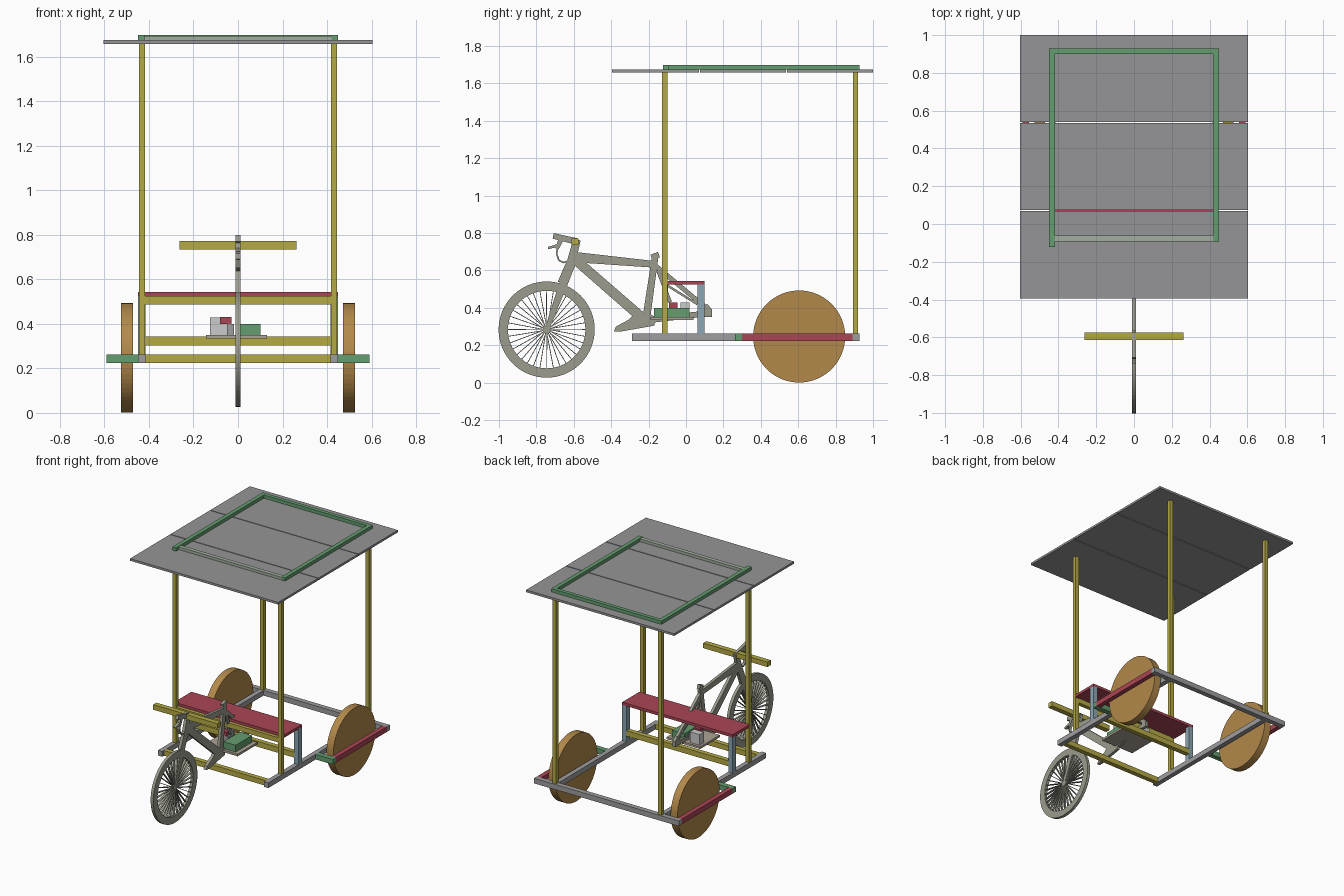
import bpy, bmesh
from math import sin, cos, pi
from mathutils import Vector

if "Cube" in bpy.data.objects:
    bpy.data.objects.remove(bpy.data.objects["Cube"])


def mat(name, r, g, b):
    m = bpy.data.materials.new(name)
    m.diffuse_color = (r, g, b, 1)
    m.use_nodes = True
    m.node_tree.nodes["Principled BSDF"].inputs["Base Color"].default_value = m.diffuse_color
    return m


YELLOW = mat("yellow_steel", 0.46, 0.40, 0.06)
GREEN = mat("green_steel", 0.13, 0.34, 0.16)
PALE = mat("pale_green", 0.36, 0.43, 0.35)
RED = mat("red_paint", 0.40, 0.06, 0.09)
BLUE = mat("blue_steel", 0.26, 0.38, 0.45)
BROWN = mat("brown_wheel", 0.45, 0.25, 0.07)
BIKE = mat("bike_grey", 0.33, 0.33, 0.27)
TAN = mat("tan_tray", 0.42, 0.37, 0.30)
STEEL = mat("grey_steel", 0.34, 0.34, 0.35)
ROOF = mat("roof_grey", 0.30, 0.30, 0.31)


def finish(name, bm, m):
    bmesh.ops.recalc_face_normals(bm, faces=bm.faces)
    me = bpy.data.meshes.new(name)
    bm.to_mesh(me)
    bm.free()
    ob = bpy.data.objects.new(name, me)
    bpy.context.collection.objects.link(ob)
    if m:
        me.materials.append(m)
    return ob


def box(name, x, y, z, m=None):
    bm = bmesh.new()
    bmesh.ops.create_cube(bm, size=1)
    for v in bm.verts:
        v.co = [a[0] if c < 0 else a[1] for c, a in zip(v.co, (x, y, z))]
    return finish(name, bm, m)


def pair(name, x, y, z, m=None):
    box(name + "_right", x, y, z, m)
    box(name + "_left", (-x[1], -x[0]), y, z, m)


def prism(bm, pts, t=0.011):
    """Side profile (y, z) extruded across x."""
    a = [bm.verts.new((-t, y, z)) for y, z in pts]
    b = [bm.verts.new((t, y, z)) for y, z in pts]
    bm.faces.new(a)
    bm.faces.new(b[::-1])
    for i in range(len(pts)):
        j = (i + 1) % len(pts)
        bm.faces.new((a[i], b[i], b[j], a[j]))


def strut(bm, p, q, w0, w1=None, t=0.011):
    """Flat bar from p to q with tapering width."""
    p, q = Vector(p), Vector(q)
    n = (q - p).normalized()
    n = Vector((-n.y, n.x))
    w1 = w1 or w0
    prism(bm, [p + n * w0 / 2, q + n * w1 / 2, q - n * w1 / 2, p - n * w0 / 2], t)


def disc(bm, c, r, t, n):
    prism(bm, [(c[0] + r * cos(2 * pi * i / n), c[1] + r * sin(2 * pi * i / n)) for i in range(n)], t)


# base frame
Z = (0.224, 0.262)
pair("side_rail", (0.415, 0.45), (-0.29, 0.89), Z, STEEL)
box("rear_crossbar", (-0.59, 0.59), (0.89, 0.927), Z, STEEL)
box("front_crossbar", (-0.415, 0.415), (-0.27, -0.235), Z, YELLOW)
pair("wheel_bracket", (0.45, 0.59), (0.262, 0.30), Z, GREEN)
pair("wheel_guard_rail", (0.555, 0.59), (0.30, 0.89), Z, RED)

# rear wheels
for side, s in (("right", 1), ("left", -1)):
    bm = bmesh.new()
    disc(bm, (0.605, 0.247), 0.246, 0.0275, 64)
    finish("rear_wheel_" + side, bm, BROWN).location.x = s * 0.4985

# canopy posts, roof panels and roof frame
pair("front_post", (0.417, 0.445), (-0.128, -0.10), (0.262, 1.658), YELLOW)
pair("rear_post", (0.417, 0.445), (0.892, 0.92), (0.262, 1.658), YELLOW)
for i, y in enumerate(((-0.395, 0.069), (0.075, 0.534), (0.54, 1.0))):
    box("roof_panel_%d" % i, (-0.604, 0.604), y, (1.658, 1.674), ROOF)
ZR = (1.674, 1.698)
box("roof_bar_left", (-0.449, -0.419), (-0.123, 0.90), ZR, GREEN)
box("roof_bar_right", (0.419, 0.449), (-0.093, 0.90), ZR, GREEN)
box("roof_bar_rear", (-0.449, 0.449), (0.90, 0.928), ZR, GREEN)
box("roof_bar_front", (-0.419, 0.419), (-0.092, -0.062), (1.674, 1.694), PALE)

# bench seat
box("seat", (-0.45, 0.45), (-0.10, 0.10), (0.524, 0.544), RED)
pair("seat_leg", (0.415, 0.45), (0.062, 0.10), (0.262, 0.524), BLUE)
box("seat_front_bar", (-0.417, 0.417), (-0.125, -0.095), (0.488, 0.524), YELLOW)
box("seat_lower_bar", (-0.415, 0.415), (0.065, 0.10), (0.303, 0.343), YELLOW)

# drive tray
box("tray", (-0.143, 0.13), (-0.19, 0.04), (0.334, 0.35), TAN)
box("battery", (0.0, 0.10), (-0.17, 0.02), (0.35, 0.40), GREEN)
box("motor", (-0.125, -0.045), (-0.03, 0.02), (0.35, 0.428))
box("motor_gearbox", (-0.05, -0.018), (-0.09, -0.01), (0.35, 0.40), STEEL)
box("switch_box", (-0.08, -0.03), (-0.09, -0.045), (0.40, 0.43), RED)

# front bicycle wheel
C = Vector((-0.745, 0.284))
bm = bmesh.new()
N, RO, RI, T = 64, 0.257, 0.207, 0.011
rings = []
for r, x in ((RO, -T), (RO, T), (RI, T), (RI, -T)):
    rings.append([bm.verts.new((x, C.x + r * cos(2 * pi * i / N), C.y + r * sin(2 * pi * i / N))) for i in range(N)])
for k in range(4):
    a, b = rings[k], rings[(k + 1) % 4]
    for i in range(N):
        j = (i + 1) % N
        bm.faces.new((a[i], a[j], b[j], b[i]))
finish("front_tire", bm, BIKE)
bm = bmesh.new()
disc(bm, C, 0.022, 0.011, 20)
for i in range(36):
    d = 2 * pi * i / 36
    off = 0.12 if i % 2 else -0.12
    strut(bm, C + 0.018 * Vector((cos(d + off), sin(d + off))),
          C + 0.21 * Vector((cos(d), sin(d))), 0.004, t=0.008)
finish("hub_and_spokes", bm, BIKE)

# bicycle frame
bm = bmesh.new()
for p, q, w0, w1 in (
        (C, (-0.655, 0.53), 0.022, 0.045),               # fork blade
        ((-0.66, 0.53), (-0.615, 0.64), 0.055, 0.05),     # fork crown
        ((-0.62, 0.62), (-0.583, 0.765), 0.048, 0.04),    # head tube
        ((-0.60, 0.672), (-0.16, 0.632), 0.055, 0.035),   # top tube
        ((-0.60, 0.665), (-0.21, 0.325), 0.052, 0.055),   # down tube
        ((-0.163, 0.685), (-0.215, 0.325), 0.034, 0.042), # seat tube
        ((-0.185, 0.67), (-0.145, 0.685), 0.03, 0.03),    # seat clamp
        ((-0.175, 0.635), (0.12, 0.39), 0.026, 0.024),    # seat stay
        ((-0.21, 0.335), (0.13, 0.372), 0.035, 0.03),     # chain stay
        ((-0.15, 0.60), (-0.085, 0.43), 0.02, 0.02),      # rear brace
        ((-0.10, 0.52), (0.06, 0.42), 0.012, 0.012)):     # brake strut
    strut(bm, p, q, w0, w1)
prism(bm, [(-0.385, 0.275), (-0.34, 0.275), (-0.17, 0.305), (-0.16, 0.345), (-0.20, 0.375),
           (-0.29, 0.355), (-0.31, 0.335), (-0.375, 0.30)])            # crank and pedal
prism(bm, [(0.09, 0.41), (0.115, 0.42), (0.14, 0.39), (0.14, 0.35), (0.10, 0.35)])  # dropout
finish("bicycle_frame", bm, BIKE)

# stem, grip and brake cable
bm = bmesh.new()
strut(bm, (-0.585, 0.755), (-0.71, 0.785), 0.035, 0.03)
strut(bm, (-0.665, 0.775), (-0.69, 0.715), 0.03, 0.018)
strut(bm, (-0.68, 0.735), (-0.738, 0.72), 0.016, 0.012)
arc = [(-0.685, 0.73), (-0.692, 0.69), (-0.68, 0.655), (-0.655, 0.642), (-0.62, 0.655)]
for p, q in zip(arc, arc[1:]):
    strut(bm, p, q, 0.008)
finish("stem_and_brake", bm, BIKE)

# handlebar
box("handlebar", (-0.262, 0.262), (-0.613, -0.575), (0.735, 0.772), YELLOW)
